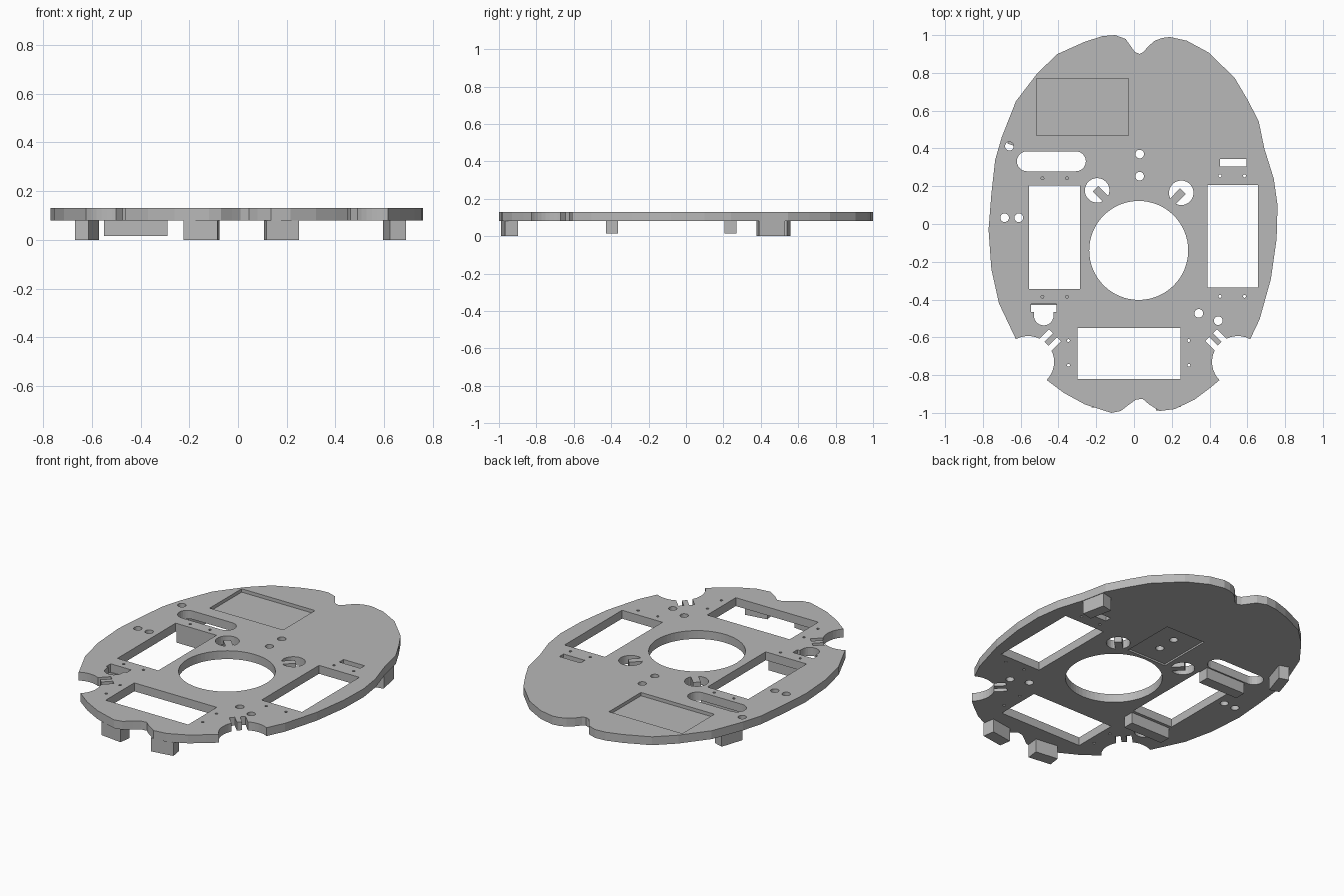
import bpy, bmesh
from math import cos, sin, pi, radians
from mathutils import Matrix, Vector

if "Cube" in bpy.data.objects:
    bpy.data.objects.remove(bpy.data.objects["Cube"])

grey = bpy.data.materials.new("plain grey")
grey.use_nodes = True
grey.diffuse_color = (0.48, 0.48, 0.48, 1)
grey.node_tree.nodes["Principled BSDF"].inputs["Base Color"].default_value = (0.48, 0.48, 0.48, 1)

BOTTOM, TOP = 0.08, 0.13


def prisms(name, polygons):
    """One object made of upright prisms, each given as (points, z0, z1)."""
    bm = bmesh.new()
    for pts, z0, z1 in polygons:
        face = bm.faces.new([bm.verts.new((x, y, z0)) for x, y in pts])
        up = bmesh.ops.extrude_face_region(bm, geom=[face])["geom"]
        verts = [v for v in up if isinstance(v, bmesh.types.BMVert)]
        bmesh.ops.translate(bm, verts=verts, vec=(0, 0, z1 - z0))
    bmesh.ops.recalc_face_normals(bm, faces=bm.faces)
    mesh = bpy.data.meshes.new(name)
    bm.to_mesh(mesh)
    bm.free()
    mesh.materials.append(grey)
    obj = bpy.data.objects.new(name, mesh)
    bpy.context.collection.objects.link(obj)
    return obj


def arc(cx, cy, r, a0, a1, n):
    return [(cx + r * cos(a0 + (a1 - a0) * i / n), cy + r * sin(a0 + (a1 - a0) * i / n))
            for i in range(n + 1)]


def circle(cx, cy, r, n=24):
    return arc(cx, cy, r, 0, 2 * pi, n)[:-1]


def rect(x0, x1, y0, y1):
    return [(x0, y0), (x1, y0), (x1, y1), (x0, y1)]


def turned_rect(cx, cy, w, h, degrees):
    rot = Matrix.Rotation(radians(degrees), 2)
    return [tuple(rot @ Vector(p) + Vector((cx, cy)))
            for p in rect(-w / 2, w / 2, -h / 2, h / 2)]


def tabbed_circle(cx, cy, r, direction, half):
    """Round hole with a square tab reaching in from one direction."""
    a = radians(direction)
    d = half / r
    pts = arc(cx, cy, r, a + d, a + 2 * pi - d, 28)
    u, v = Vector((cos(a), sin(a))), Vector((-sin(a), cos(a)))
    base = Vector((cx, cy)) - u * 0.012
    return pts + [tuple(base - v * half), tuple(base + v * half)]


def cut(target, polygons):
    cutter = prisms("cutter", polygons)
    cutter.hide_render = True
    mod = target.modifiers.new("cut", 'BOOLEAN')
    mod.operation, mod.solver, mod.use_self = 'DIFFERENCE', 'EXACT', True
    mod.object = cutter
    bpy.context.view_layer.objects.active = target
    bpy.ops.object.modifier_apply(modifier=mod.name)
    bpy.data.objects.remove(cutter)


# Base plate outline, starting at the back notch and going clockwise
right_side = [(0.03, 0.9), (0.05, 0.91), (0.075, 0.94), (0.11, 0.97), (0.15, 0.985), (0.19, 0.99),
              (0.28, 0.97), (0.4, 0.905), (0.535, 0.77), (0.6, 0.66), (0.66, 0.545),
              (0.69, 0.4), (0.74, 0.24), (0.76, 0.1), (0.755, -0.08), (0.725, -0.29),
              (0.665, -0.505), (0.615, -0.61)]
front_edge = [(0.46, -0.82), (0.4, -0.87), (0.32, -0.93), (0.215, -0.98), (0.135, -0.99),
              (0.08, -0.955), (0.045, -0.925), (0.01, -0.93), (-0.025, -0.955),
              (-0.07, -0.99), (-0.12, -1.0), (-0.26, -0.955), (-0.37, -0.895), (-0.47, -0.82)]
left_side = [(-0.625, -0.61), (-0.715, -0.42), (-0.755, -0.24), (-0.77, -0.03), (-0.755, 0.16),
             (-0.735, 0.34), (-0.7, 0.46), (-0.625, 0.65), (-0.51, 0.8), (-0.405, 0.9),
             (-0.26, 0.965), (-0.165, 0.995), (-0.1, 1.0), (-0.045, 0.98), (0.005, 0.91)]
wheels = [(0.55, -0.73, 1), (-0.56, -0.73, -1)]
outline = (right_side + [wheels[0][:2]] + front_edge + [wheels[1][:2]] + left_side)
plate = prisms("base_plate", [(outline, BOTTOM, TOP)])

# Large windows, slots and the central opening
holes = [circle(0.025, -0.14, 0.262, 64),
         rect(-0.555, -0.285, -0.345, 0.205), rect(0.39, 0.657, -0.335, 0.207),
         rect(-0.3, 0.245, -0.82, -0.55), rect(0.455, 0.595, 0.305, 0.345),
         arc(-0.567, 0.332, 0.053, pi / 2, 3 * pi / 2, 12)
         + arc(-0.308, 0.332, 0.053, -pi / 2, pi / 2, 12),
         tabbed_circle(-0.195, 0.178, 0.065, -45, 0.021),
         tabbed_circle(0.25, 0.165, 0.065, 225, 0.021)]

# Keyhole opening: a bar with a rounded lower end
holes.append([(-0.41, -0.465), (-0.41, -0.423), (-0.545, -0.423), (-0.545, -0.465),
              (-0.53, -0.465)] + arc(-0.478, -0.485, 0.052, pi, 2 * pi, 12) + [(-0.426, -0.465)])

# Bolt holes and screw holes
for x, y in [(-0.66, 0.412), (-0.685, 0.033), (-0.61, 0.033), (0.03, 0.37),
             (0.03, 0.253), (0.343, -0.473), (0.446, -0.512)]:
    holes.append(circle(x, y, 0.023))
screws = [(x, y) for x in (-0.485, -0.355) for y in (0.242, -0.385)]
screws += [(x, y) for x in (0.455, 0.585) for y in (0.255, -0.383)]
screws += [(x, y) for x in (-0.347, 0.29) for y in (-0.617, -0.748)]
holes += [circle(x, y, 0.008, 10) for x, y in screws]

# Rounded corner cutouts, each with a pair of slanted slots
for x, y, side in wheels:
    holes.append(circle(x, y, 0.137, 40))
for x, y, side in wheels:
    for s in (-1, 1):
        holes.append(turned_rect(x - side * (0.112 - 0.021 * s), y + 0.112 + 0.021 * s,
                                 0.085, 0.03, -45 * side))
cut(plate, [(h, BOTTOM - 0.05, TOP + 0.05) for h in holes])

# Shallow recesses in the upper and lower faces
cut(plate, [(rect(-0.515, -0.03, 0.468, 0.77), TOP - 0.02, TOP + 0.05),
            (rect(-0.1, 0.16, 0.14, 0.47), BOTTOM - 0.05, BOTTOM + 0.01)])

# Blocks hanging under the plate
for name, x, y, w, h, turn, low in [
        ("right_side_block", -0.62, 0.483, 0.06, 0.14, -18, 0),
        ("left_side_block", 0.642, 0.453, 0.066, 0.14, 12, 0),
        ("right_front_block", -0.15, -0.943, 0.14, 0.072, -7, 0),
        ("left_front_block", 0.178, -0.943, 0.135, 0.07, 9, 0),
        ("window_back_bracket", -0.42, 0.238, 0.26, 0.065, 0, 0.015),
        ("window_front_bracket", -0.42, -0.395, 0.26, 0.065, 0, 0.015)]:
    prisms(name, [(turned_rect(x, y, w, h, turn), low, BOTTOM)])
